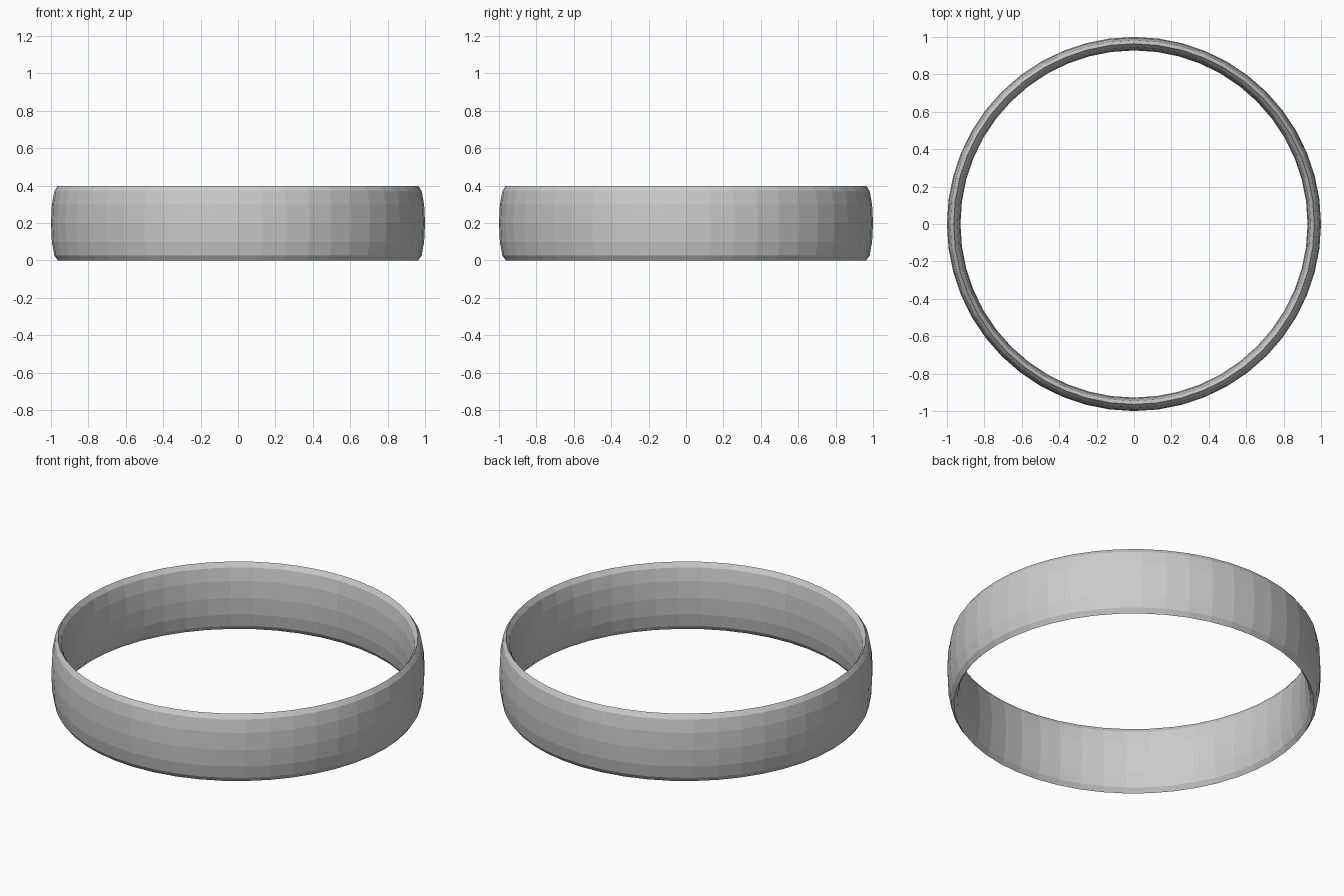
import bpy

if "Cube" in bpy.data.objects:
    bpy.data.objects.remove(bpy.data.objects["Cube"])

HEIGHT = 0.398
OUTER, INNER = 1.0, 0.928
tube = (OUTER - INNER) / 2

# Ring band: a flat-faced torus stretched upwards into a tall oval section
bpy.ops.mesh.primitive_torus_add(
    major_segments=48, minor_segments=12,
    major_radius=OUTER - tube, minor_radius=tube,
    location=(0, 0, HEIGHT / 2))
band = bpy.context.object
band.name = "ring_band"
band.scale.z = HEIGHT / (2 * tube)
bpy.ops.object.transform_apply(location=False, rotation=False, scale=True)
bpy.ops.object.shade_flat()
